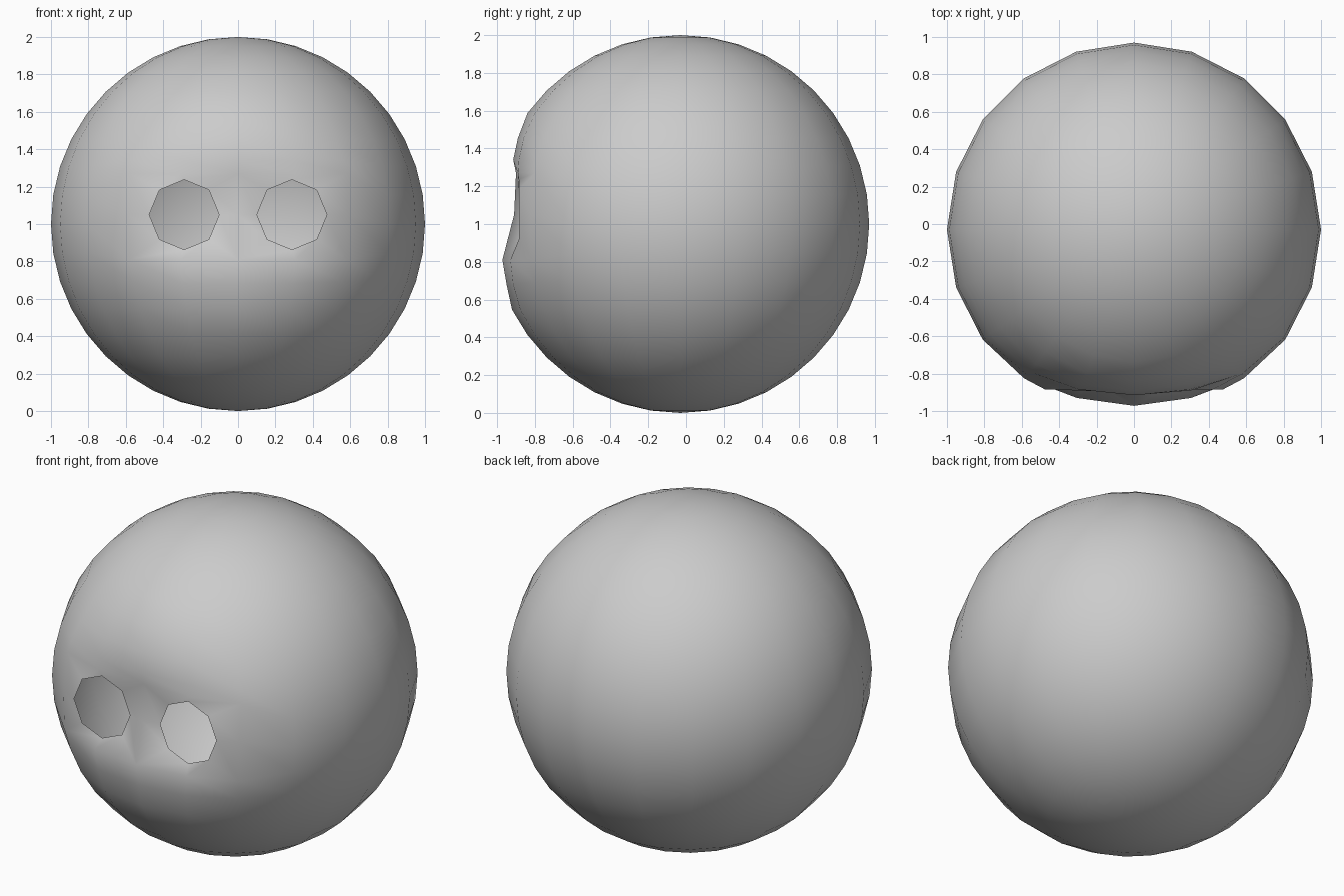
import bpy, bmesh
from math import sin, cos, pi, radians

if "Cube" in bpy.data.objects:
    bpy.data.objects.remove(bpy.data.objects["Cube"])

# Round head: 20 x 20 sphere
CY = -0.03
bm = bmesh.new()
bmesh.ops.create_uvsphere(bm, u_segments=20, v_segments=20, radius=1)
for v in bm.verts:
    v.co.y += CY
    v.co.z += 1
bm.verts.ensure_lookup_table()


def find(col, row):
    """Front vertex by column (0 = centre) and ring (0 = equator)."""
    a, b = radians(18 * col), radians(9 * row)
    x, y, z = sin(a) * cos(b), CY - cos(a) * cos(b), 1 + sin(b)
    return min(bm.verts, key=lambda v: (v.co.x - x) ** 2 + (v.co.y - y) ** 2 + (v.co.z - z) ** 2)


grid = {(c, r): find(c, r) for c in range(-2, 3) for r in range(-2, 4)}

# Flattened face: ring -> new z and y of the centre, inner and outer columns
face = {
    -2: (0.68, -0.95, -0.915, None),
    -1: (0.81, -0.972, -0.93, -0.825),
    0: (1.05, -0.91, -0.90, -0.825),
    1: (1.27, -0.90, -0.89, -0.80),
    2: (1.34, -0.915, -0.885, -0.79),
    3: (1.455, -0.89, -0.86, None),
}
eye_verts = [grid[(1, 0)], grid[(-1, 0)]]
for (c, r), v in grid.items():
    z, *ys = face[r]
    y = ys[abs(c)]
    if y is not None:
        v.co.y, v.co.z = y, z

# Eye holes: octagons cut into the two-by-two patches beside the centre line
patches = []
for v in eye_verts:
    side = 1 if v.co.x > 0 else -1
    patches.append((side, bmesh.utils.vert_dissolve, v))
for side, dissolve, v in patches:
    around = [f for f in v.link_faces]
    patch = bmesh.ops.dissolve_faces(bm, faces=around, use_verts=False)["region"][0]
    cx, cz = 0.288 * side, 1.05
    bmesh.ops.inset_individual(bm, faces=[patch], thickness=0.03)
    # order the loop around the eye centre, starting at its outer point
    loop = list(patch.verts)
    start = max(range(8), key=lambda i: abs(loop[i].co.x) - abs(loop[i].co.z - cz))
    loop = loop[start:] + loop[:start]
    turn = 1 if (loop[1].co.z - loop[0].co.z) * side > 0 else -1
    first = 0 if side > 0 else pi
    for i, w in enumerate(loop):
        a = first + turn * i * pi / 4
        w.co = (cx + 0.187 * cos(a), -0.885, cz + 0.187 * sin(a))
    bmesh.ops.delete(bm, geom=[patch], context='FACES_ONLY')

bmesh.ops.recalc_face_normals(bm, faces=bm.faces)
for f in bm.faces:
    f.smooth = True
mesh = bpy.data.meshes.new("head")
bm.to_mesh(mesh)
bm.free()
head = bpy.data.objects.new("head", mesh)
bpy.context.collection.objects.link(head)
